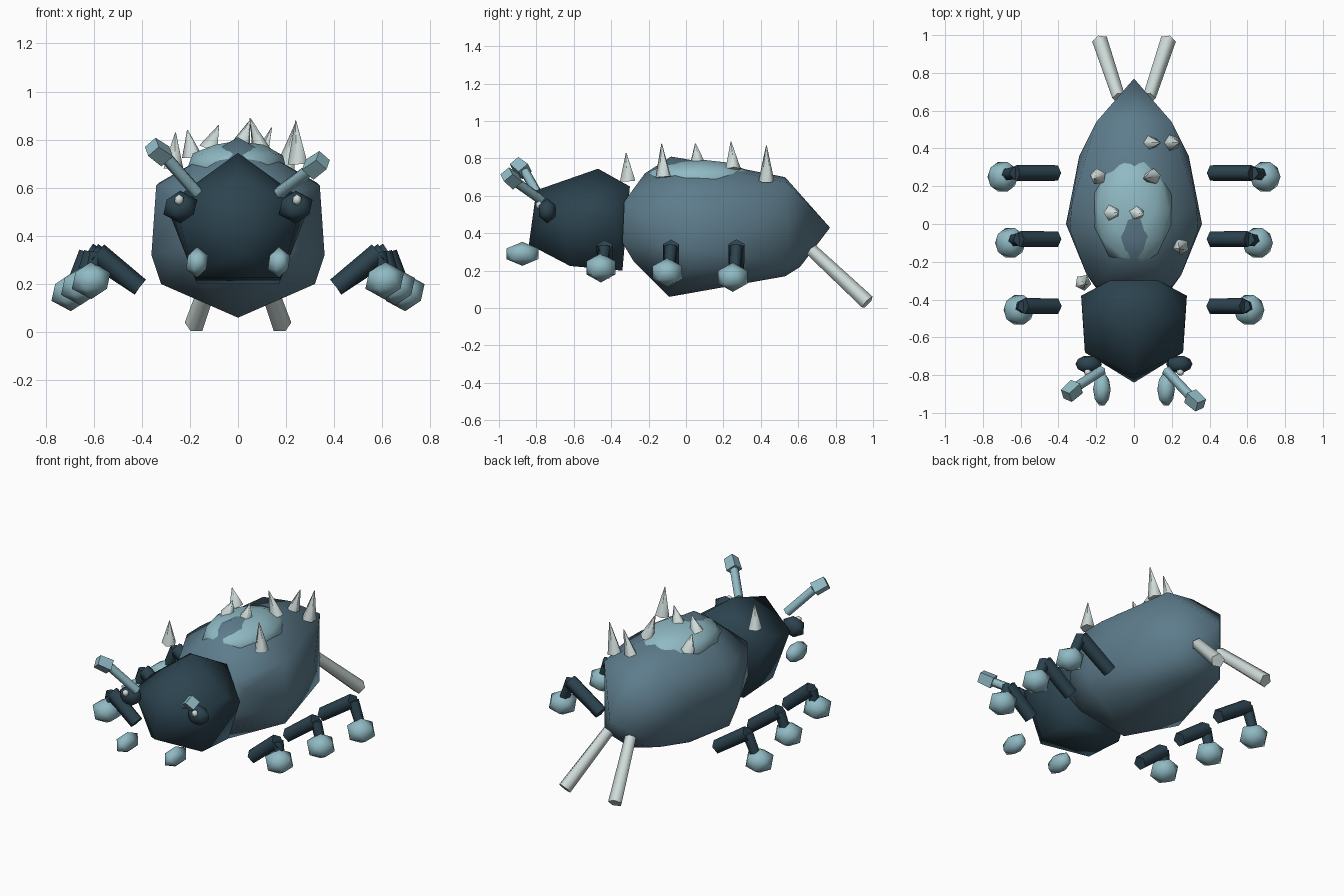
import bpy, bmesh, math
from mathutils import Vector, Matrix

cube = bpy.data.objects.get("Cube")
if cube:
    bpy.data.objects.remove(cube)


def material(name, rgb):
    m = bpy.data.materials.new(name)
    m.use_nodes = True
    m.diffuse_color = (*rgb, 1)
    m.node_tree.nodes["Principled BSDF"].inputs["Base Color"].default_value = (*rgb, 1)
    return m


SLATE = material("slate_blue", (0.11, 0.2, 0.26))
DARK = material("dark_teal", (0.025, 0.056, 0.078))
PALE = material("pale_blue", (0.28, 0.49, 0.55))
BONE = material("bone", (0.62, 0.71, 0.69))


def finish(bm, name, mat, angle):
    bmesh.ops.recalc_face_normals(bm, faces=bm.faces[:])
    mesh = bpy.data.meshes.new(name)
    bm.to_mesh(mesh)
    bm.free()
    mesh.materials.append(mat)
    ob = bpy.data.objects.new(name, mesh)
    bpy.context.collection.objects.link(ob)
    bpy.ops.object.select_all(action='DESELECT')
    ob.select_set(True)
    bpy.context.view_layer.objects.active = ob
    bpy.ops.object.shade_smooth_by_angle(angle=math.radians(angle))


def hull(name, mat, points):
    """Convex faceted lump; points off the centre line are mirrored."""
    bm = bmesh.new()
    for x, y, z in points:
        for s in ((1, -1) if x else (1,)):
            bm.verts.new((s * x, y, z))
    res = bmesh.ops.convex_hull(bm, input=bm.verts[:])
    loose = {v for v in res["geom_interior"] if isinstance(v, bmesh.types.BMVert)}
    bmesh.ops.delete(bm, geom=list(loose), context='VERTS')
    finish(bm, name, mat, 85)


def ball(name, mat, center, radii, detail=1):
    bm = bmesh.new()
    bmesh.ops.create_icosphere(bm, subdivisions=detail, radius=1,
                               matrix=Matrix.Translation(center) @ Matrix.Diagonal((*radii, 1)))
    finish(bm, name, mat, 80)


def rod(name, mat, a, b, r1, r2, sides=5):
    """Tapered bar running from point a to point b."""
    a, b = Vector(a), Vector(b)
    d = b - a
    m = Matrix.Translation((a + b) / 2) @ d.to_track_quat('Z', 'Y').to_matrix().to_4x4()
    bm = bmesh.new()
    bmesh.ops.create_cone(bm, cap_ends=True, segments=sides, radius1=r1, radius2=r2,
                          depth=d.length, matrix=m)
    finish(bm, name, mat, 76)


# Abdomen and head
hull("body", SLATE, [
    (0, .77, .43), (0, .53, .70), (0, .61, .22), (0, .53, .17),
    (.2, .54, .67), (.19, .55, .23), (.29, .36, .45),
    (0, .3, .745), (.19, .22, .69), (.33, .1, .62), (.36, 0, .32), (.32, .02, .2),
    (.2, .25, .15), (0, -.08, .81), (.34, -.03, .61), (0, -.09, .06),
    (0, -.22, .72), (.25, -.27, .5), (.2, -.33, .57), (.2, -.34, .35), (.17, -.28, .25),
])
hull("head", DARK, [
    (0, -.80, .63), (0, -.84, .34), (.26, -.68, .52), (0, -.47, .745),
    (.28, -.38, .48), (.17, -.34, .2), (.18, -.62, .225), (.13, -.3, .65),
    (.27, -.5, .55),
])

# Bulging patch on the back
ball("back_patch", PALE, (-.005, .07, .685), (.215, .3, .11), 2)

# Spikes: base, then tip
spikes = [
    ((-.27, -.31, .68), (-.26, -.32, .83)), ((.25, -.12, .7), (.24, -.13, .88)),
    ((-.12, .06, .76), (-.08, .06, .86)), ((.01, .06, .77), (.05, .05, .88)),
    ((-.19, .25, .73), (-.21, .24, .84)), ((.1, .25, .74), (.05, .24, .89)),
    ((.08, .43, .68), (.14, .43, .85)), ((.2, .43, .68), (.24, .43, .87)),
]
for i, (base, tip) in enumerate(spikes):
    rod(f"back_spike_{i + 1}", BONE, base, tip, .044, .002)

# Legs: y, foot x, foot height
legs = {"front": (-.435, .61, .215), "middle": (-.08, .655, .19), "rear": (.27, .695, .165)}

for side, s in (("left", 1), ("right", -1)):
    for row, (y, fx, fz) in legs.items():
        knee = (s * (fx * .5 + .28), y, .33)
        rod(f"{row}_{side}_thigh", DARK, (s * .41, y, .185), knee, .043, .045)
        rod(f"{row}_{side}_shin", DARK, knee, (s * fx, y - .01, fz), .035, .03)
        ball(f"{row}_{side}_foot", PALE, (s * fx, y - .02, fz), (.09, .092, .078))

    # Face
    ball(f"{side}_eye", DARK, (s * .24, -.742, .52), (.078, .052, .068))
    ball(f"{side}_eye_glint", BONE, (s * .245, -.785, .55), (.022, .02, .024))
    ball(f"{side}_mandible", PALE, (s * .17, -.875, .29), (.052, .1, .064))

    # Antenna with a blocky tip
    tip = Vector((.325, -.935, .695) if s > 0 else (-.33, -.885, .75))
    half = Vector((s * .028, -.025, .02))
    rod(f"{side}_antenna", PALE, (s * .17, -.775, .58), tip - half, .027, .027)
    rod(f"{side}_antenna_tip", PALE, tip - half, tip + half, .047, .043, 4)

    # Tail prong
    rod(f"{side}_tail_prong", BONE, (s * .08, .67, .31), (s * .18, .97, .03), .036, .043)
